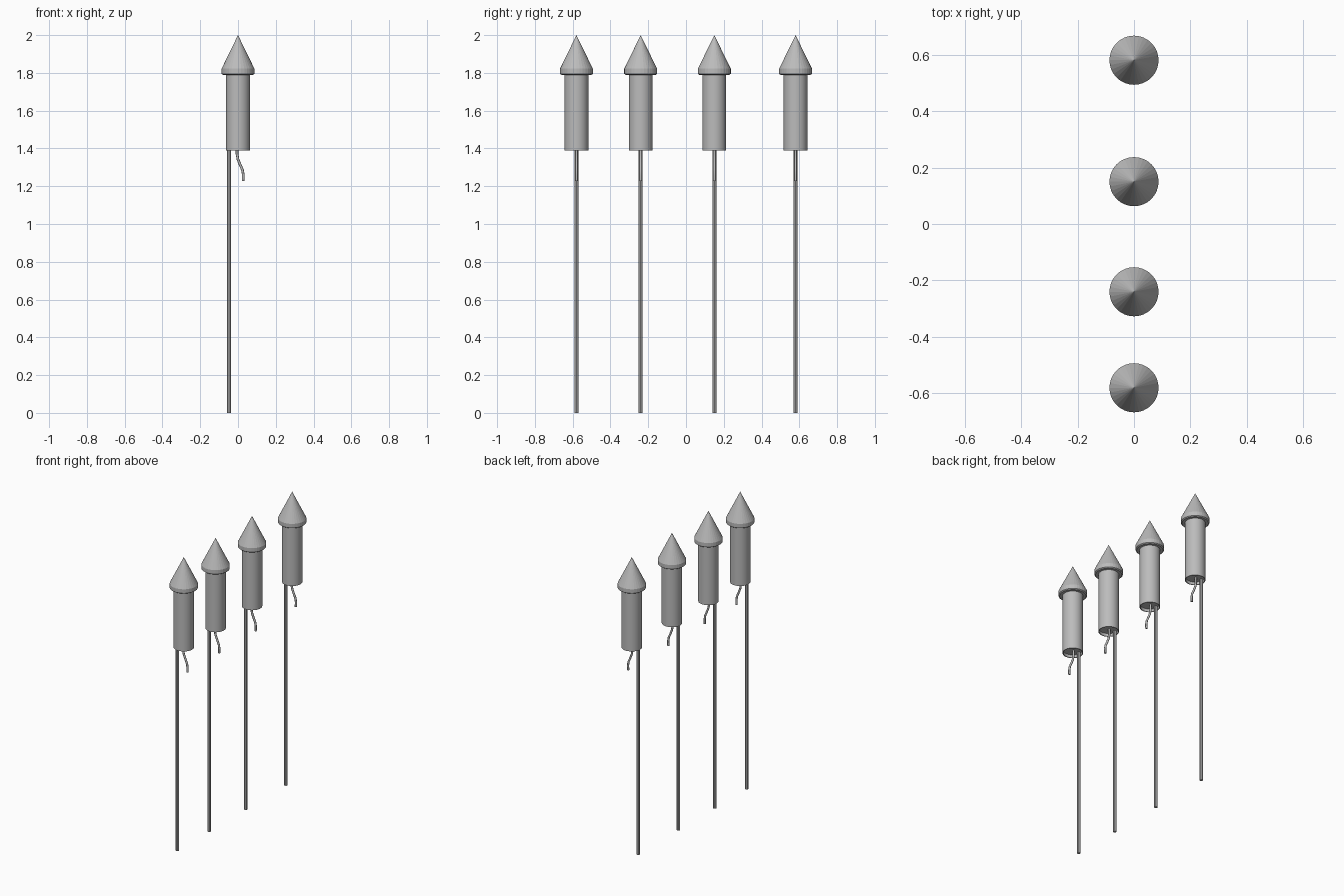
import bpy, bmesh, math
from mathutils import Vector

if "Cube" in bpy.data.objects:
    bpy.data.objects.remove(bpy.data.objects["Cube"], do_unlink=True)

grey = bpy.data.materials.new("plain grey")
grey.use_nodes = True
colour = (0.5, 0.5, 0.5, 1)
grey.diffuse_color = colour
grey.node_tree.nodes["Principled BSDF"].inputs["Base Color"].default_value = colour


def finish(bm, name, y, angle):
    bmesh.ops.remove_doubles(bm, verts=bm.verts, dist=1e-5)
    bmesh.ops.recalc_face_normals(bm, faces=bm.faces)
    mesh = bpy.data.meshes.new(name)
    bm.to_mesh(mesh)
    bm.free()
    mesh.materials.append(grey)
    obj = bpy.data.objects.new(name, mesh)
    bpy.context.collection.objects.link(obj)
    obj.location.y = y
    bpy.ops.object.select_all(action='DESELECT')
    obj.select_set(True)
    bpy.context.view_layer.objects.active = obj
    bpy.ops.object.shade_smooth_by_angle(angle=math.radians(angle))


def lathe(name, profile, sides, y, x=0, angle=30):
    """Revolve (radius, height) points about the vertical axis."""
    bm = bmesh.new()
    verts = [bm.verts.new((x + r, 0, z)) for r, z in profile]
    edges = [bm.edges.new(pair) for pair in zip(verts, verts[1:])]
    bmesh.ops.spin(bm, geom=verts + edges, cent=(x, 0, 0), axis=(0, 0, 1),
                   angle=math.tau, steps=sides)
    finish(bm, name, y, angle)


def tube(name, path, radius, sides, y):
    """Sweep a ring along a path lying in the xz plane."""
    bm = bmesh.new()
    points = [Vector((x, 0, z)) for x, z in path]
    rings = []
    for i, p in enumerate(points):
        along = points[min(i + 1, len(points) - 1)] - points[max(i - 1, 0)]
        side = along.normalized().cross(Vector((0, 1, 0)))
        turns = [math.tau * k / sides for k in range(sides)]
        rings.append([bm.verts.new(p + radius * (side * math.cos(a) + Vector((0, math.sin(a), 0))))
                      for a in turns])
    for low, high in zip(rings, rings[1:]):
        for k in range(sides):
            n = (k + 1) % sides
            bm.faces.new((low[k], low[n], high[n], high[k]))
    bm.faces.new(rings[0])
    bm.faces.new(rings[-1])
    finish(bm, name, y, 50)


# Profiles shared by every rocket
nose = [(0, 2), (0.087, 1.822), (0.087, 1.795), (0.08, 1.79), (0, 1.79)]
body = [(0, 1.8), (0.063, 1.8), (0.063, 1.39), (0.058, 1.39), (0.058, 1.41), (0, 1.41)]
stick = [(0, 1.42), (0.011, 1.42), (0.011, 0), (0, 0)]
fuse = [(-0.005, 1.42), (-0.005, 1.37), (0, 1.342), (0.013, 1.31),
        (0.024, 1.285), (0.028, 1.26), (0.027, 1.228)]

# Four rockets in an uneven row
for i, y in enumerate((-0.58, -0.24, 0.15, 0.58), 1):
    lathe(f"nose_cone_{i}", nose, 32, y, angle=5)
    lathe(f"rocket_body_{i}", body, 32, y)
    lathe(f"guide_stick_{i}", stick, 8, y, x=-0.048)
    tube(f"fuse_{i}", fuse, 0.007, 8, y)
